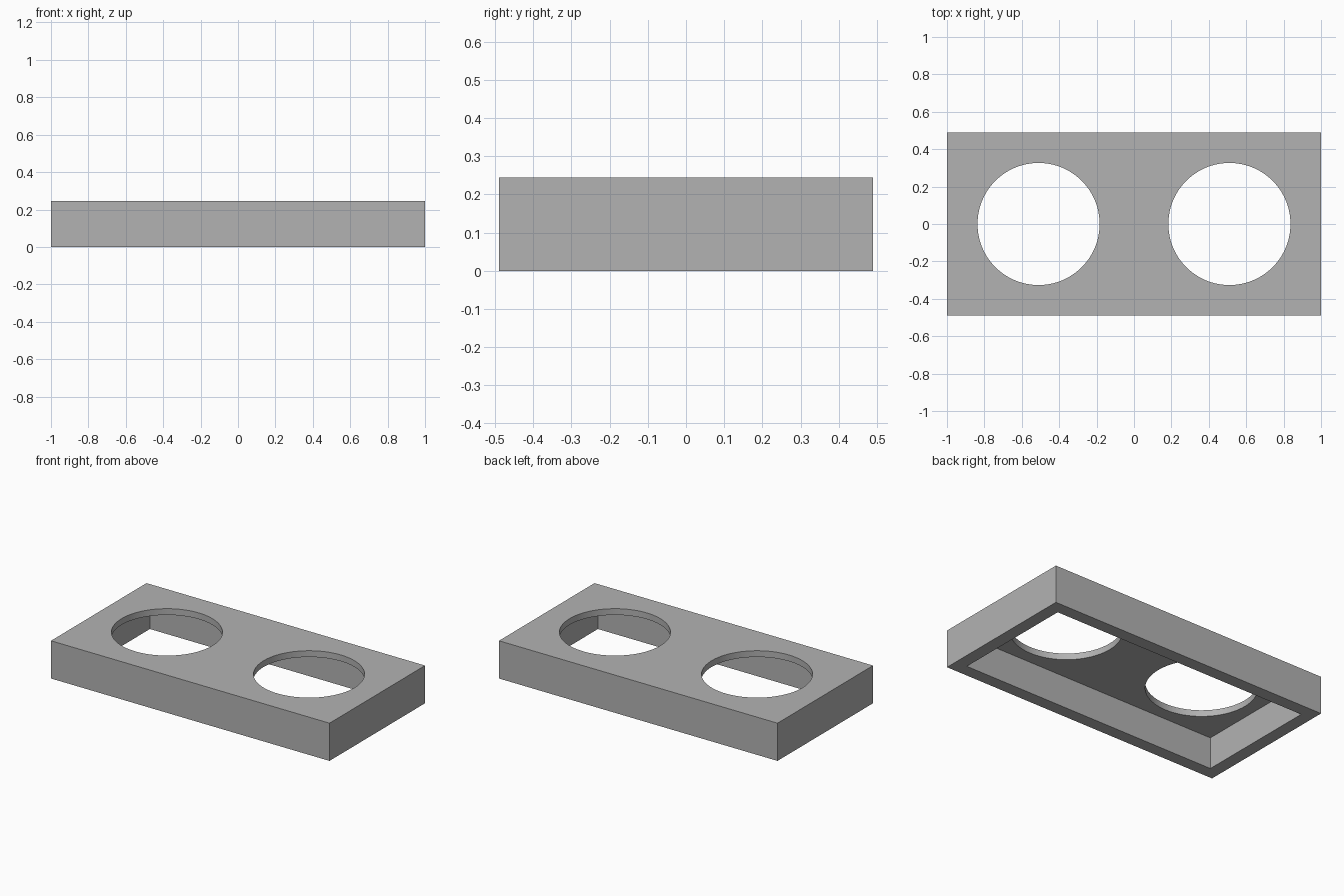
import bpy

default = bpy.data.objects.get("Cube")
if default:
    bpy.data.objects.remove(default, do_unlink=True)

U = 2 / 24.5                      # one wall thickness
LENGTH, DEPTH, HEIGHT = 24.5 * U, 12 * U, 3 * U
WALL, TOP = U, U / 2
HOLE_RADIUS, HOLE_X = 4 * U, 6.25 * U

# Single grey material
grey = bpy.data.materials.new("grey")
grey.use_nodes = True
colour = (0.45, 0.45, 0.45, 1)
grey.diffuse_color = colour
grey.node_tree.nodes["Principled BSDF"].inputs["Base Color"].default_value = colour


def box(name, size, z):
    bpy.ops.mesh.primitive_cube_add(size=1, location=(0, 0, z))
    obj = bpy.context.object
    obj.name = name
    obj.scale = size
    bpy.ops.object.transform_apply(location=True, rotation=False, scale=True)
    obj.data.materials.append(grey)
    return obj


def cut(target, cutter):
    mod = target.modifiers.new("cut", 'BOOLEAN')
    mod.operation = 'DIFFERENCE'
    mod.solver = 'EXACT'
    mod.object = cutter
    bpy.context.view_layer.objects.active = target
    bpy.ops.object.modifier_apply(modifier=mod.name)
    bpy.data.objects.remove(cutter, do_unlink=True)


# Outer block
tray = box("two_hole_cover", (LENGTH, DEPTH, HEIGHT), HEIGHT / 2)

# Hollow underside, open at the bottom
hollow = HEIGHT - TOP
cut(tray, box("cavity_cutter",
              (LENGTH - 2 * WALL, DEPTH - 2 * WALL, 2 * hollow), 0))

# Round openings through the top plate
for side in (-1, 1):
    bpy.ops.mesh.primitive_cylinder_add(
        vertices=96, radius=HOLE_RADIUS, depth=4 * TOP,
        location=(side * HOLE_X, 0, HEIGHT))
    hole = bpy.context.object
    hole.name = "hole_cutter"
    hole.data.materials.append(grey)
    cut(tray, hole)

# Smooth hole walls, crisp edges
bpy.ops.object.select_all(action='DESELECT')
tray.select_set(True)
bpy.context.view_layer.objects.active = tray
bpy.ops.object.shade_smooth_by_angle()
